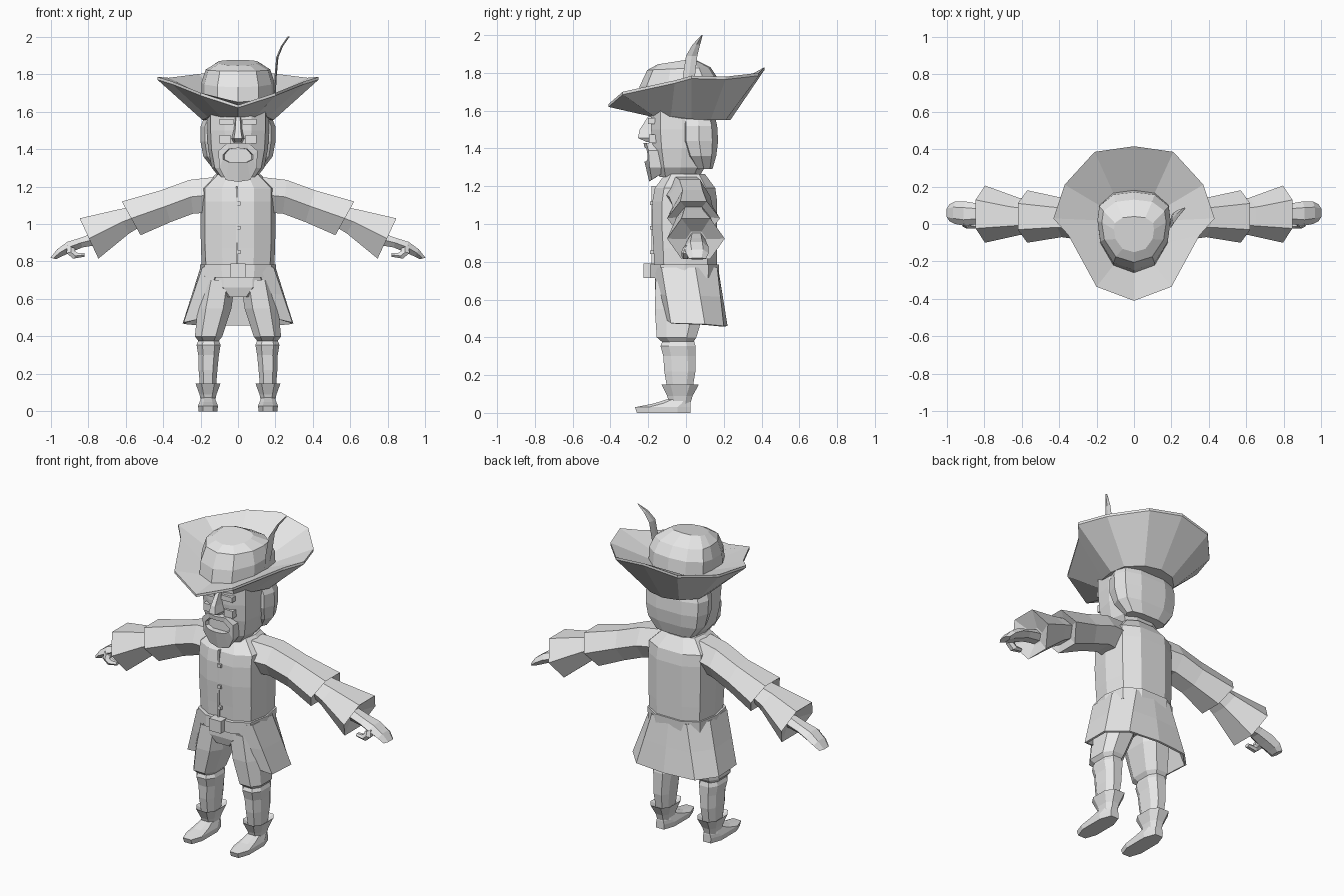
import bpy, bmesh, math
from mathutils import Vector

grey = bpy.data.materials.new("plain grey")
grey.diffuse_color = (0.8, 0.8, 0.8, 1)


def finish(name, bm, mirror=False, thick=0):
    bmesh.ops.recalc_face_normals(bm, faces=bm.faces)
    me = bpy.data.meshes.new(name)
    bm.to_mesh(me)
    bm.free()
    me.materials.append(grey)
    ob = bpy.data.objects.new(name, me)
    bpy.context.collection.objects.link(ob)
    if thick:
        ob.modifiers.new("thickness", 'SOLIDIFY').thickness = thick
    if mirror:
        ob.modifiers.new("mirror", 'MIRROR').use_mirror_merge = False
    return ob


def loft(name, rings, mirror=False, closed=True, caps=True, thick=0):
    """Skin a list of equal-length rings."""
    bm = bmesh.new()
    vs = [[bm.verts.new(p) for p in r] for r in rings]
    n = len(vs[0])
    for a, b in zip(vs, vs[1:]):
        for i in range(n if closed else n - 1):
            j = (i + 1) % n
            bm.faces.new((a[i], a[j], b[j], b[i]))
    if closed and caps:
        bm.faces.new(vs[0])
        bm.faces.new(vs[-1])
    return finish(name, bm, mirror, thick)


def oval(z, hx, y0, y1, cx=0, n=10, p=0.75):
    """Boxy horizontal ring from half width and front/back limits."""
    pts = []
    for k in range(n):
        a = math.tau * (k + 0.5) / n - math.pi / 2
        c, s = math.cos(a), math.sin(a)
        c, s = c / math.cos(math.pi / n), s / math.cos(math.pi / n)
        f = lambda t: math.copysign(min(1, abs(t)) ** p, t)
        pts.append((cx + hx * f(c), (y0 + y1) / 2 + (y1 - y0) / 2 * f(s), z))
    return pts


def both(half):
    """Close a half outline running from centre line to centre line."""
    return half + [(-x, y, z) for x, y, z in half[-2:0:-1]]


def tube(top, bot, y0, y1, n=6):
    """Ring between a top and a bottom (x, z) point, with a y range."""
    c = Vector(((top[0] + bot[0]) / 2, (y0 + y1) / 2, (top[1] + bot[1]) / 2))
    u = Vector(((top[0] - bot[0]) / 2, 0, (top[1] - bot[1]) / 2)) / math.sin(math.pi / 3)
    v = Vector((0, (y1 - y0) / 2, 0))
    return [c + v * math.cos(math.tau * k / n) + u * math.sin(math.tau * k / n) for k in range(n)]


def box(name, x0, x1, y0, y1, z0, z1, mirror=False):
    return loft(name, [[(x0, y0, z), (x1, y0, z), (x1, y1, z), (x0, y1, z)] for z in (z0, z1)], mirror)


# Hat: underside, upturned rim and crown in one skin
band = [(0, -.19, 1.57), (.09, -.17, 1.57), (.16, -.08, 1.57), (.19, .03, 1.555),
        (.18, .13, 1.55), (.1, .21, 1.55), (0, .235, 1.55)]
rim = [(0, -.41, 1.62), (.2, -.335, 1.685), (.35, -.06, 1.745), (.43, .03, 1.77),
       (.37, .21, 1.765), (.21, .385, 1.785), (0, .415, 1.815)]
crown = [(0, -.26, 1.65), (.11, -.22, 1.66), (.18, -.1, 1.68), (.195, .02, 1.69),
         (.185, .1, 1.69), (.11, .165, 1.69), (0, .18, 1.69)]


def crown_ring(s, y0, y1, z0, z1):
    out = []
    for x, y, z in crown:
        t = (y + .26) / .44
        out.append((x * s, y0 + (y1 - y0) * t, z0 + (z1 - z0) * t))
    return both(out)


loft("hat", [both(band), both(rim), both([(x, y, z + .015) for x, y, z in rim]), both(crown),
             crown_ring(1, -.245, .17, 1.73, 1.77), crown_ring(.88, -.205, .13, 1.815, 1.83),
             crown_ring(.55, -.15, .04, 1.845, 1.875)])

# Feather: thin curved blade
blade = [(.195, .0, 1.68, .02), (.2, .015, 1.78, .032), (.21, .03, 1.89, .03),
         (.235, .055, 1.95, .02), (.27, .085, 2.0, .003)]
loft("feather", [[(x, y - w, z), (x + .006, y, z), (x, y + w, z), (x - .006, y, z)]
                 for x, y, z, w in blade])

# Head, neck and hair
loft("head", [oval(1.25, .1, -.14, .07), oval(1.3, .14, -.155, .1), oval(1.4, .16, -.175, .13),
              oval(1.5, .165, -.185, .14), oval(1.6, .165, -.185, .15)])
loft("neck", [oval(1.2, .1, -.1, .08), oval(1.3, .09, -.1, .07)])
loft("hair", [oval(1.29, .13, .05, .14), oval(1.36, .185, .0, .16), oval(1.44, .2, -.03, .17),
              oval(1.52, .2, -.03, .165), oval(1.58, .175, -.03, .15)])

# Beard and moustache around an open mouth
jaw = [(0, 1.43), (.06, 1.43), (.105, 1.39), (.1, 1.3), (.065, 1.235), (0, 1.225)]
lips = [(0, 1.405), (.05, 1.4), (.08, 1.37), (.08, 1.345), (.05, 1.33), (0, 1.33)]
loft("beard", [both([(x, -.13, max(z, 1.265)) for x, z in jaw]),
               both([(x, -.195 - .03 * min(1, (z - 1.225) / .1) + x * .25, z) for x, z in jaw]),
               both([(x, -.22 + x * .2, z) for x, z in lips]),
               both([(x * .9, -.18, z) for x, z in lips])])
loft("nose", [[(-w, -.17, z), (-w * .6, y, z), (w * .6, y, z), (w, -.17, z)]
              for z, w, y in ((1.435, .025, -.21), (1.455, .036, -.255), (1.5, .025, -.245), (1.57, .018, -.2))])
box("brow", .025, .1, -.2, -.15, 1.53, 1.56, True)
box("cheek", .04, .1, -.195, -.15, 1.43, 1.475, True)

# Coat body, belt and fastenings
loft("coat_body", [oval(.72, .19, -.165, .165), oval(.87, .198, -.172, .165), oval(1.0, .2, -.18, .165),
                   oval(1.12, .2, -.178, .165), oval(1.19, .2, -.165, .155), oval(1.265, .12, -.11, .1)])
loft("belt", [oval(.715, .2, -.19, .172), oval(.785, .203, -.19, .175)])
box("buckle", -.04, .04, -.225, -.17, .715, .79)
for z in (.84, .97, 1.1):
    box("button", -.008, .014, -.19, -.16, z, z + .02)
box("coat_front", -.012, -.004, -.182, -.15, .79, 1.2)

# Coat skirt, open at the front
top = [(.1, -.18, .77), (.19, -.13, .77), (.2, .05, .77), (.12, .165, .77), (0, .17, .77)]
hem = [(.22, -.1, .49), (.29, -.08, .475), (.295, .1, .47), (.2, .2, .46), (0, .22, .46)]
mid = [tuple((a * .5 + b * .5) for a, b in zip(p, q)) for p, q in zip(top, hem)]
loft("coat_skirt", [r + [(-x, y, z) for x, y, z in r[-2::-1]] for r in (top, mid, hem)],
     closed=False, thick=.012)

# Trousers, lower legs and boots
loft("hips", [oval(.61, .1, -.15, .09), oval(.66, .18, -.165, .13), oval(.74, .185, -.165, .15)])
loft("trouser_leg", [oval(z, hx, a, b, cx, 8) for z, cx, hx, a, b in (
    (.7, .1, .085, -.16, .12), (.55, .125, .09, -.165, .1), (.4, .157, .073, -.155, .055),
    (.37, .157, .05, -.12, .035))], True)
loft("lower_leg", [oval(z, hx, a, b, cx, 8) for z, cx, hx, a, b in (
    (.39, .157, .05, -.12, .04), (.355, .157, .064, -.135, .05), (.3, .157, .055, -.12, .05),
    (.22, .16, .05, -.115, .05), (.04, .16, .035, -.085, .02))], True)
loft("boot_cuff", [oval(.04, .035, -.085, .02, .16, 8), oval(.09, .045, -.1, .035, .16, 8),
                   oval(.15, .067, -.13, .068, .16, 8), oval(.13, .04, -.1, .03, .16, 8)], True)
loft("foot", [oval(0, .05, -.26, .025, .16, 8), oval(.03, .053, -.27, .025, .16, 8),
              oval(.05, .045, -.17, .025, .16, 8), oval(.075, .035, -.09, .02, .16, 8)], True)

# Sleeves: two flared tiers with recessed openings
loft("sleeve", [tube(*r) for r in (
    ((.13, 1.25), (.17, 1.06), -.11, .11), ((.26, 1.235), (.24, 1.055), -.09, .13),
    ((.41, 1.18), (.36, 1.01), -.07, .14), ((.62, 1.12), (.52, .94), -.1, .18),
    ((.58, 1.09), (.53, .98), -.05, .13), ((.65, 1.075), (.58, .95), -.06, .14),
    ((.845, 1.03), (.745, .815), -.1, .205), ((.77, .96), (.745, .88), .0, .11))], True)

# Hand with curled thumb
loft("hand", [tube(*r) for r in (
    ((.76, .955), (.74, .89), .01, .1), ((.845, .925), (.83, .875), .0, .11),
    ((.91, .905), (.89, .85), -.01, .12), ((.965, .865), (.945, .825), .0, .12),
    ((1.0, .82), (.97, .812), .015, .105))], True)
loft("thumb", [tube(*r) for r in (
    ((.91, .885), (.87, .87), -.015, .03), ((.915, .845), (.87, .855), -.025, .02),
    ((.88, .815), (.855, .845), -.025, .02), ((.82, .825), (.82, .845), -.02, .015))], True)
